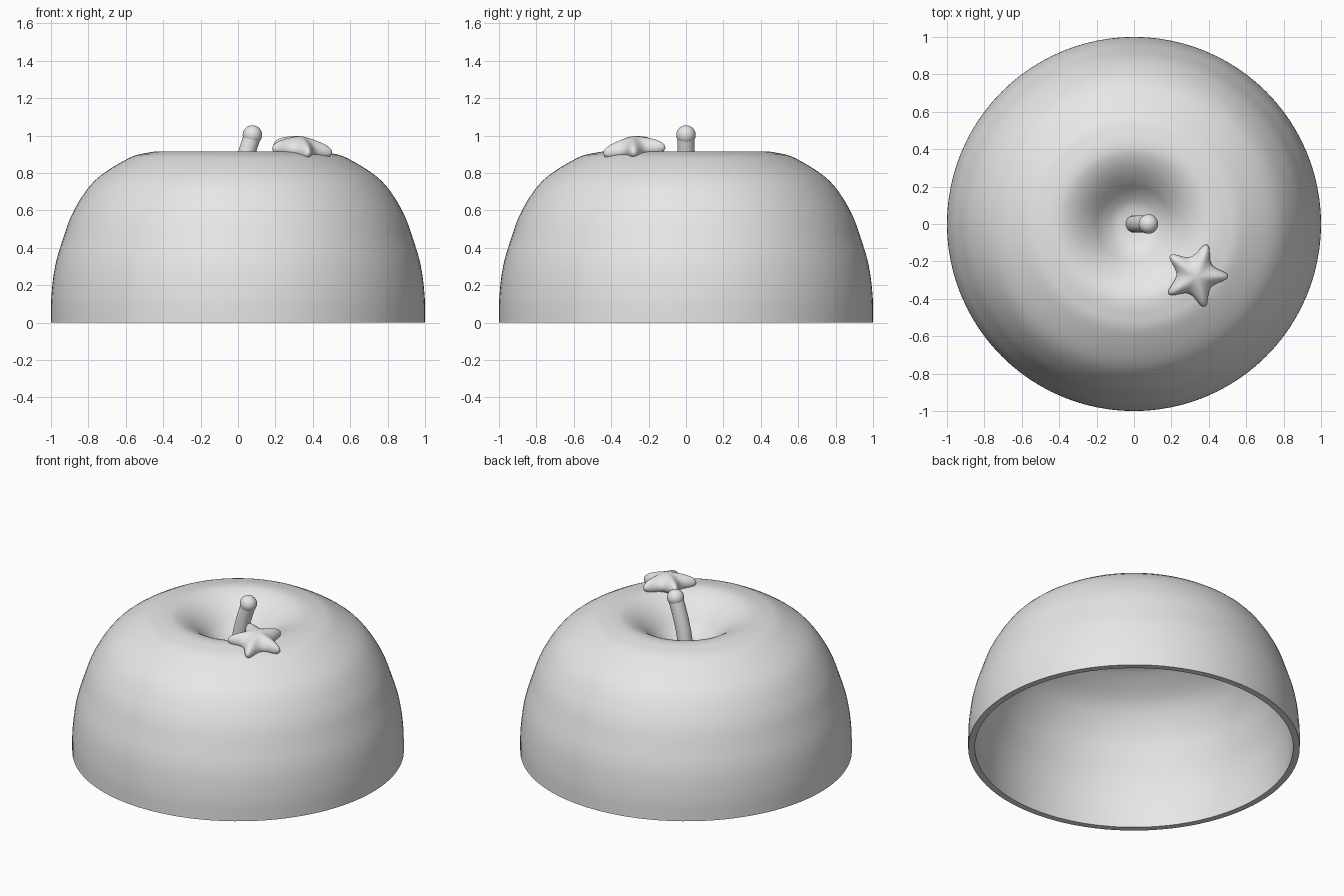
import bpy, bmesh, math
from mathutils import Vector

cube = bpy.data.objects.get("Cube")
if cube:
    bpy.data.objects.remove(cube)

grey = bpy.data.materials.new("plain_grey")
grey.use_nodes = True
grey.diffuse_color = (0.8, 0.8, 0.8, 1)
grey.node_tree.nodes["Principled BSDF"].inputs["Base Color"].default_value = (0.8, 0.8, 0.8, 1)


def finish(name, bm, angle=40):
    """Turn a bmesh into a smooth shaded grey object."""
    bmesh.ops.recalc_face_normals(bm, faces=bm.faces)
    mesh = bpy.data.meshes.new(name)
    bm.to_mesh(mesh)
    bm.free()
    mesh.materials.append(grey)
    ob = bpy.data.objects.new(name, mesh)
    bpy.context.collection.objects.link(ob)
    bpy.ops.object.select_all(action='DESELECT')
    ob.select_set(True)
    bpy.context.view_layer.objects.active = ob
    bpy.ops.object.shade_smooth_by_angle(angle=math.radians(angle))
    return ob


def smooth_path(points, steps=5):
    """Catmull-Rom curve through the points."""
    p = [Vector(q) for q in points]
    p = [2 * p[0] - p[1]] + p + [2 * p[-1] - p[-2]]
    out = []
    for a, b, c, d in zip(p, p[1:], p[2:], p[3:]):
        for i in range(steps):
            t = i / steps
            out.append(0.5 * (2 * b + (c - a) * t + (2 * a - 5 * b + 4 * c - d) * t**2
                              + (3 * b - a - 3 * c + d) * t**3))
    return out + [p[-2]]


# Hollow dome with a dimple in the top
profile = smooth_path([(1, 0), (0.998, 0.14), (0.978, 0.3), (0.938, 0.44), (0.877, 0.6),
                       (0.765, 0.76), (0.59, 0.876), (0.49, 0.907), (0.41, 0.915),
                       (0.35, 0.9), (0.29, 0.866), (0.23, 0.815), (0.17, 0.752),
                       (0.11, 0.708), (0.05, 0.692), (0, 0.69)])
wall = 0.04
inner = []
for i, q in enumerate(profile):
    along = (profile[min(i + 1, len(profile) - 1)] - profile[max(i - 1, 0)]).normalized()
    inner.append(q + wall * Vector((-along.y, along.x)))
inner[0] = Vector((1 - wall, 0))
inner[-1].x = 0
bm = bmesh.new()
loop = [bm.verts.new((max(q.x, 0), 0, q.y)) for q in inner[::-1] + profile]
edges = [bm.edges.new(pair) for pair in zip(loop, loop[1:])]
bmesh.ops.spin(bm, geom=loop + edges, cent=(0, 0, 0), axis=(0, 0, 1),
               angle=math.tau, steps=96, use_merge=True)
bmesh.ops.remove_doubles(bm, verts=bm.verts, dist=0.0005)
finish("dome_shell", bm)

# Leaning stem, swept as rings along a gentle curve
bm = bmesh.new()
path = smooth_path([(0, 0, 0.67), (0.015, 0, 0.78), (0.045, 0, 0.9), (0.078, 0, 1.0)], 4)
sides, rings = 24, []
for i, c in enumerate(path):
    along = (path[min(i + 1, len(path) - 1)] - path[max(i - 1, 0)]).normalized()
    side = Vector((0, 1, 0))
    across = side.cross(along)
    rings.append([bm.verts.new(c + 0.046 * (math.cos(a) * across + math.sin(a) * side))
                  for a in (math.tau * k / sides for k in range(sides))])
for low, high in zip(rings, rings[1:]):
    for k in range(sides):
        n = (k + 1) % sides
        bm.faces.new((low[k], low[n], high[n], high[k]))
bm.faces.new(rings[0])
bm.faces.new(rings[-1])
finish("stem", bm)

# Ball on the stem tip
bm = bmesh.new()
bmesh.ops.create_uvsphere(bm, u_segments=32, v_segments=16, radius=0.052)
bmesh.ops.translate(bm, verts=bm.verts, vec=(0.077, 0, 1.003))
finish("stem_ball", bm)

# Puffy star lying on the dome's shoulder
bm = bmesh.new()
outline = []
for k in range(5):
    a = math.radians(72 * k - 2)
    outline += [(a - 0.13, 0.187), (a + 0.13, 0.187), (a + math.pi / 5, 0.079)]
layers = []
for z, mid in ((0.03, 0.085), (-0.03, -0.06)):
    ring = [bm.verts.new((r * math.cos(a), r * math.sin(a), z)) for a, r in outline]
    hub = bm.verts.new((0, 0, mid))
    layers.append(ring)
    for k in range(5):
        t0, t1, v, u = ring[3 * k], ring[3 * k + 1], ring[3 * k + 2], ring[3 * k - 1]
        bm.faces.new((hub, u, t0))
        bm.faces.new((hub, t0, t1))
        bm.faces.new((hub, t1, v))
top, low = layers
for k in range(len(top)):
    bm.faces.new((top[k - 1], top[k], low[k], low[k - 1]))
star = finish("star", bm, 180)
star.modifiers.new("rounding", 'SUBSURF').levels = 3
star.modifiers["rounding"].render_levels = 3
star.location = (0.33, -0.275, 0.926)
star.rotation_mode = 'QUATERNION'
star.rotation_quaternion = Vector((0, 0, 1)).rotation_difference(Vector((0.11, -0.11, 1)))
